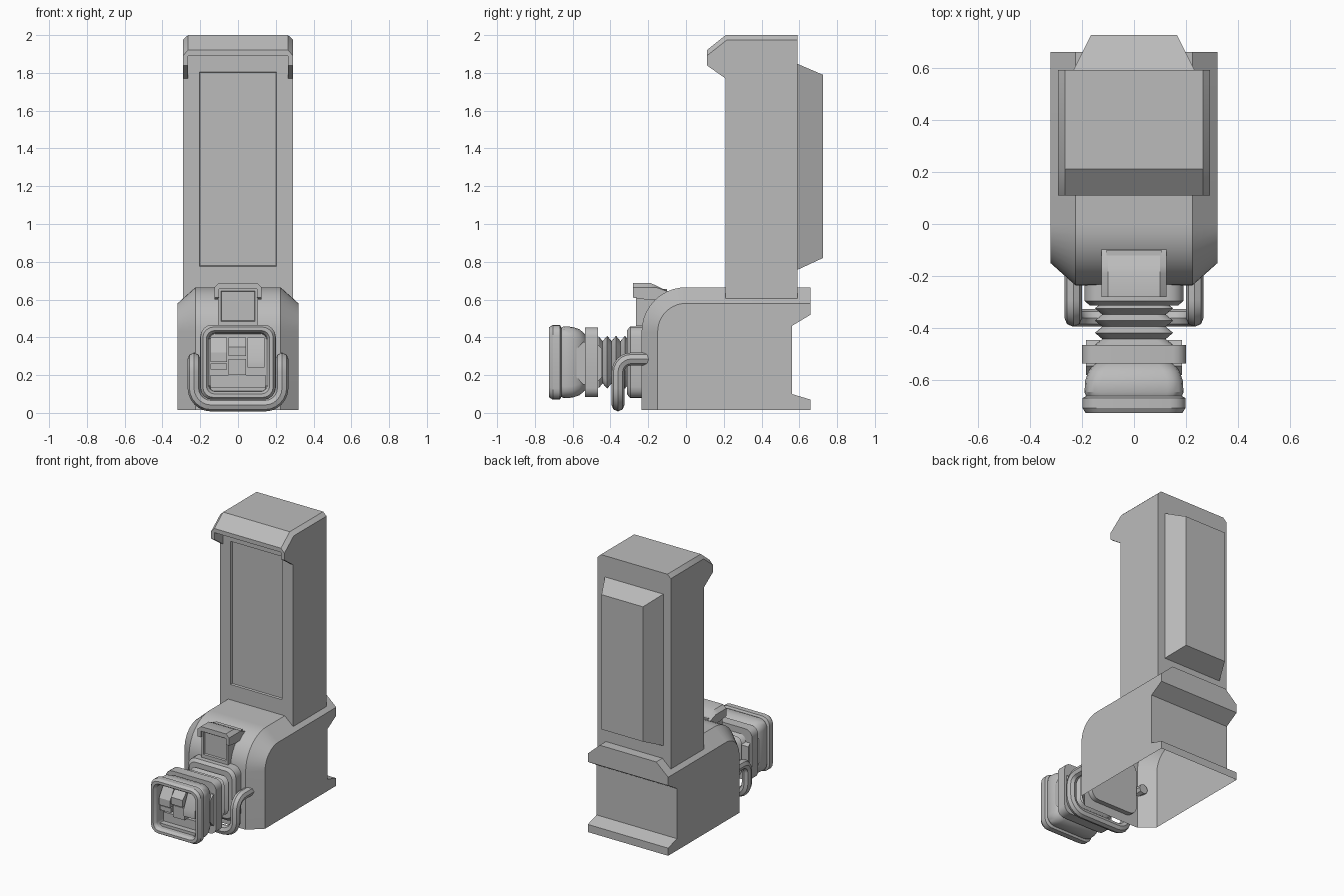
import bpy, bmesh, math
from mathutils import Vector

cube = bpy.data.objects.get("Cube")
if cube:
    bpy.data.objects.remove(cube)

grey = bpy.data.materials.new("plain_grey")
grey.use_nodes = True
colour = (0.5, 0.5, 0.5, 1)
grey.diffuse_color = colour
grey.node_tree.nodes["Principled BSDF"].inputs["Base Color"].default_value = colour


def finish(name, bm):
    bmesh.ops.recalc_face_normals(bm, faces=bm.faces)
    mesh = bpy.data.meshes.new(name)
    bm.to_mesh(mesh)
    bm.free()
    obj = bpy.data.objects.new(name, mesh)
    bpy.context.collection.objects.link(obj)
    smooth(obj)
    return obj


def smooth(obj):
    obj.data.materials.clear()
    obj.data.materials.append(grey)
    bpy.ops.object.select_all(action='DESELECT')
    obj.select_set(True)
    bpy.context.view_layer.objects.active = obj
    bpy.ops.object.shade_smooth_by_angle(angle=math.radians(30))


def loft(bm, rings, skip=-1):
    """Bridge equal rings of points and cap both ends; skip leaves one strip open."""
    loops = [[bm.verts.new(p) for p in ring] for ring in rings]
    n = len(loops[0])
    for a, b in zip(loops, loops[1:]):
        for i in range(n):
            if i != skip:
                j = (i + 1) % n
                bm.faces.new((a[i], a[j], b[j], b[i]))
    bm.faces.new(loops[0])
    bm.faces.new(loops[-1])


def across(x, profile):
    return [(x, y, z) for y, z in profile]


def rounded(y, hx, hz, r, cz=0.268, cx=0, seg=4):
    """Rounded rectangle facing front."""
    pts = []
    for q, (sx, sz) in enumerate([(1, 1), (-1, 1), (-1, -1), (1, -1)]):
        for k in range(seg + 1):
            a = math.pi / 2 * (q + k / seg)
            pts.append((cx + sx * (hx - r) + r * math.cos(a), y,
                        cz + sz * (hz - r) + r * math.sin(a)))
    return pts


def lofted(name, rings):
    bm = bmesh.new()
    loft(bm, rings)
    return finish(name, bm)


def box(name, x, y, z, bevel=0.0):
    bm = bmesh.new()
    loft(bm, [across(v, [(y[0], z[0]), (y[1], z[0]), (y[1], z[1]), (y[0], z[1])]) for v in x])
    if bevel:
        bmesh.ops.bevel(bm, geom=bm.edges[:], offset=bevel, segments=1, affect='EDGES')
    return finish(name, bm)


def recess(bm, front_y, hx, z0, z1, depth, slope):
    """Sink a rectangular panel into the largest face at front_y."""
    bmesh.ops.recalc_face_normals(bm, faces=bm.faces)
    face = max((f for f in bm.faces if all(abs(v.co.y - front_y) < 1e-4 for v in f.verts)),
               key=lambda f: f.calc_area())
    mid = face.calc_center_median().z
    bmesh.ops.inset_individual(bm, faces=[face], thickness=0.005)
    for v in face.verts:
        v.co.x = math.copysign(hx, v.co.x)
        v.co.z = z1 if v.co.z > mid else z0
    bmesh.ops.inset_individual(bm, faces=[face], thickness=slope, depth=-depth)


# Base housing: open underneath, rounded front shoulder, chamfered rim
def base_profile(r):
    arc = [(-r * math.cos(t * math.pi / 20), 0.43 + r * math.sin(t * math.pi / 20))
           for t in range(11)]
    return [(-r, 0.015)] + arc + [(0.66, 0.43 + r), (0.66, 0.52), (0.56, 0.46),
                                  (0.56, 0.10), (0.66, 0.07), (0.66, 0.015)]


bm = bmesh.new()
rings = [across(x, base_profile(r)) for x, r in
         [(-0.32, 0.15), (-0.225, 0.235), (0.225, 0.235), (0.32, 0.15)]]
loft(bm, rings, skip=len(rings[0]) - 1)
finish("base_housing", bm)

# Tower core with hood and sunken front panel
bm = bmesh.new()
core = [(0.59, 0.6), (0.59, 2.0), (0.21, 2.0), (0.11, 1.92), (0.11, 1.89), (0.21, 1.89), (0.21, 0.6)]
loft(bm, [across(-0.265, core), across(0.265, core)])
recess(bm, 0.21, 0.205, 0.775, 1.805, 0.012, 0.006)
finish("tower_core", bm)

# Tower side walls with hanging hood lips
inner = [(0.59, 0.6), (0.59, 2.0), (0.21, 2.0), (0.11, 1.92), (0.11, 1.84), (0.21, 1.77), (0.21, 0.6)]
outer = [(0.59, 0.6), (0.59, 1.975), (0.217, 1.975), (0.11, 1.89), (0.11, 1.84), (0.21, 1.77), (0.21, 0.6)]
for side, s in (("left", 1), ("right", -1)):
    lofted("tower_wall_" + side, [across(s * 0.265, inner), across(s * 0.292, outer)])

# Raised rear panel
lofted("rear_panel", [[(-hx, y, z0), (hx, y, z0), (hx, y, z1), (-hx, y, z1)]
                      for y, hx, z0, z1 in [(0.585, 0.235, 0.755, 1.85), (0.725, 0.165, 0.82, 1.79)]])

# Top clip on the shoulder: framed block under a small hood
bm = bmesh.new()
block = [(-0.265, 0.46), (-0.265, 0.655), (-0.1, 0.655), (-0.1, 0.46)]
loft(bm, [across(-0.105, block), across(0.105, block)])
recess(bm, -0.265, 0.09, 0.485, 0.645, 0.012, 0.005)
finish("clip_block", bm)
hood = [(-0.28, 0.655), (-0.28, 0.688), (-0.19, 0.688), (-0.16, 0.675), (-0.09, 0.64), (-0.15, 0.6), (-0.19, 0.655)]
lofted("clip_hood", [across(-0.1, hood), across(0.1, hood)])
lip = [(-0.28, 0.61), (-0.28, 0.688), (-0.19, 0.688), (-0.16, 0.675), (-0.09, 0.64), (-0.15, 0.6), (-0.21, 0.6)]
lip_low = [(y, min(z, 0.665)) for y, z in lip]
for side, s in (("left", 1), ("right", -1)):
    lofted("clip_lip_" + side, [across(s * 0.1, lip), across(s * 0.125, lip_low)])

# Collar where the nozzle meets the base
lofted("collar", [rounded(y, h, h, r) for y, h, r in
                  [(-0.2, 0.19, 0.06), (-0.295, 0.19, 0.06), (-0.312, 0.17, 0.05)]])

# Bellows neck: alternating peaks and valleys
folds = [(-0.3 - 0.0235 * i, (0.122, 0.15)[i % 2]) for i in range(8)]
lofted("bellows", [rounded(y, h, h - 0.01, 0.04) for y, h in folds])

# Flange with a clasp on each side
lofted("flange", [rounded(y, h, h - 0.015, 0.05) for y, h in
                  [(-0.465, 0.2), (-0.535, 0.2)]])
for side, s in (("left", 1), ("right", -1)):
    clasp = [(-0.58, 0.19), (-0.58, 0.34), (-0.545, 0.375), (-0.48, 0.375),
             (-0.445, 0.34), (-0.445, 0.19), (-0.48, 0.15), (-0.545, 0.15)]
    lofted("clasp_" + side, [across(s * x, clasp) for x in (0.13, 0.185)])

# Nozzle head: swollen shell with a rolled rim and hollow front
head = [(-0.525, 0.13, 0.05), (-0.54, 0.155, 0.06), (-0.565, 0.175, 0.06), (-0.6, 0.187, 0.06),
        (-0.645, 0.19, 0.06), (-0.66, 0.184, 0.06), (-0.668, 0.198, 0.06), (-0.705, 0.198, 0.06),
        (-0.724, 0.186, 0.055), (-0.724, 0.168, 0.045), (-0.705, 0.155, 0.035), (-0.6, 0.15, 0.03)]
lofted("nozzle_head", [rounded(y, h, h, r) for y, h, r in head])

# Blocks and steps inside the nozzle
box("inner_step_low", (-0.145, 0.145), (-0.68, -0.595), (0.115, 0.135))
box("inner_step_high", (-0.145, 0.145), (-0.64, -0.595), (0.135, 0.2))
for name, x0, x1, z0 in (("right", -0.145, -0.058, 0.27), ("middle", -0.05, 0.042, 0.3),
                         ("left", 0.05, 0.14, 0.24)):
    tooth = [(-0.595, z0), (-0.69, z0), (-0.69, z0 + 0.05), (-0.64, 0.4), (-0.595, 0.4)]
    lofted("inner_tooth_" + name, [across(x0, tooth), across(x1, tooth)])
box("inner_bar_right", (-0.145, -0.058), (-0.68, -0.595), (0.23, 0.262))
box("inner_bar_middle", (-0.05, 0.042), (-0.67, -0.595), (0.2, 0.285))

# Bail handle: tube from each shoulder, forward, down and under the neck
def bend(centre, u, v, r):
    c, u, v = Vector(centre), Vector(u), Vector(v)
    return [c + r * (u * math.cos(t * math.pi / 12) + v * math.sin(t * math.pi / 12)) for t in range(7)]


half = [Vector((0.233, -0.18, 0.285))]
half += bend((0.233, -0.29, 0.215), (0, 0, 1), (0, -1, 0), 0.07)
half += bend((0.143, -0.36, 0.132), (1, 0, 0), (0, 0, -1), 0.09)
path = half + [Vector((-p.x, p.y, p.z)) for p in reversed(half)]
curve = bpy.data.curves.new("bail_handle", 'CURVE')
curve.dimensions = '3D'
curve.bevel_depth = 0.034
curve.bevel_resolution = 2
curve.use_fill_caps = True
spline = curve.splines.new('POLY')
spline.points.add(len(path) - 1)
for point, p in zip(spline.points, path):
    point.co = (*p, 1)
handle = bpy.data.objects.new("bail_handle", curve)
bpy.context.collection.objects.link(handle)
bpy.ops.object.select_all(action='DESELECT')
handle.select_set(True)
bpy.context.view_layer.objects.active = handle
bpy.ops.object.convert(target='MESH')
smooth(bpy.context.view_layer.objects.active)
